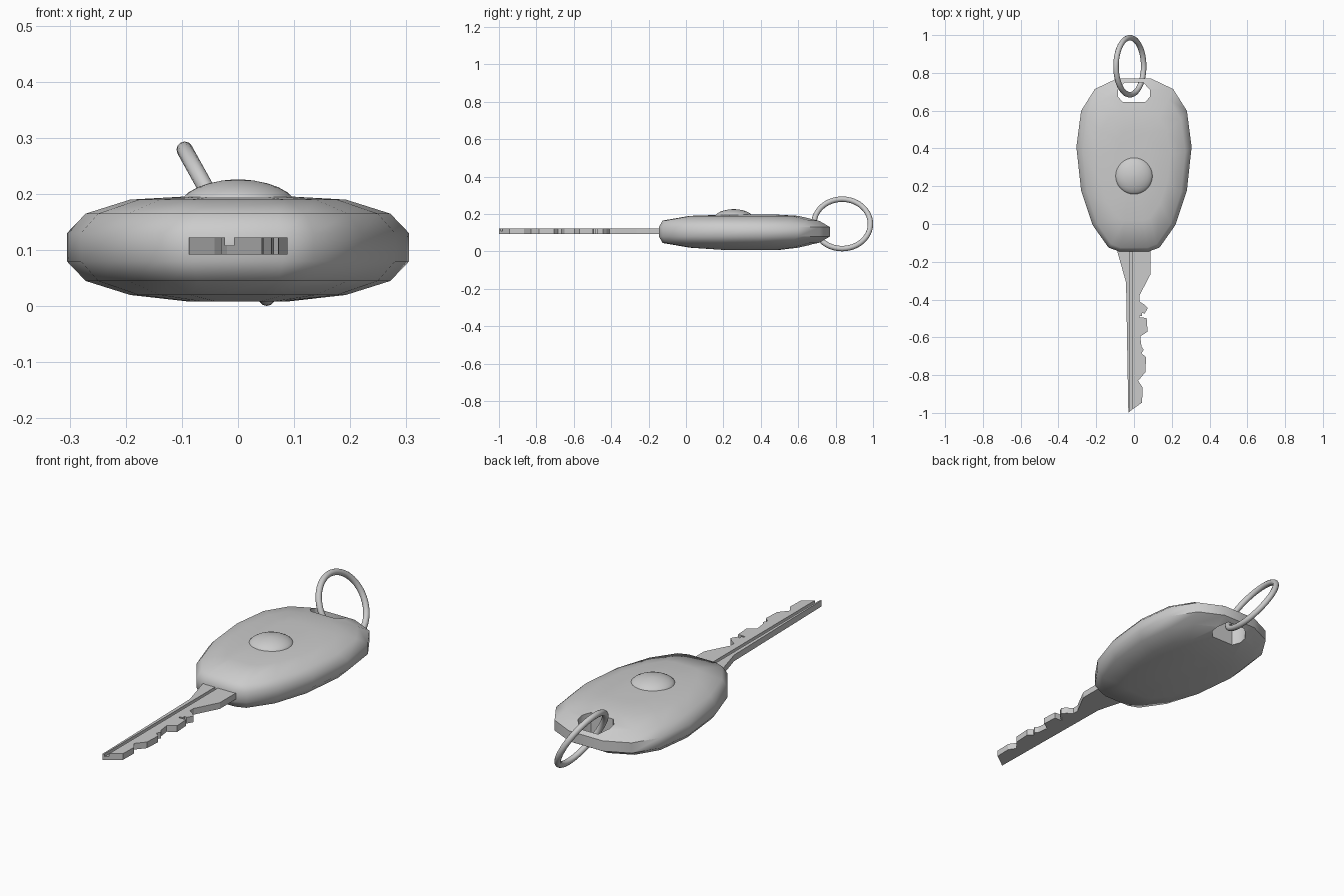
import bpy, bmesh, math

if "Cube" in bpy.data.objects:
    bpy.data.objects.remove(bpy.data.objects["Cube"])


def add_object(name, bm):
    bmesh.ops.recalc_face_normals(bm, faces=bm.faces)
    mesh = bpy.data.meshes.new(name)
    bm.to_mesh(mesh)
    bm.free()
    obj = bpy.data.objects.new(name, mesh)
    bpy.context.collection.objects.link(obj)
    return obj


def loft(name, rings):
    """Skin a stack of closed rings and cap both ends."""
    bm = bmesh.new()
    loops = [[bm.verts.new(p) for p in ring] for ring in rings]
    n = len(loops[0])
    for a, b in zip(loops, loops[1:]):
        for i in range(n):
            j = (i + 1) % n
            bm.faces.new((a[i], a[j], b[j], b[i]))
    bm.faces.new(loops[0])
    bm.faces.new(loops[-1])
    return add_object(name, bm)


def prism(name, outline, z0, z1):
    return loft(name, [[(x, y, z) for x, y in outline] for z in (z0, z1)])


def cut(obj, cutter):
    mod = obj.modifiers.new("cut", 'BOOLEAN')
    mod.operation = 'DIFFERENCE'
    mod.solver = 'EXACT'
    mod.object = cutter
    bpy.ops.object.select_all(action='DESELECT')
    bpy.context.view_layer.objects.active = obj
    obj.select_set(True)
    bpy.ops.object.modifier_apply(modifier=mod.name)
    bpy.data.objects.remove(cutter)


def smooth(obj, angle):
    bpy.ops.object.select_all(action='DESELECT')
    bpy.context.view_layer.objects.active = obj
    obj.select_set(True)
    bpy.ops.object.shade_smooth_by_angle(angle=math.radians(angle))


# Fob body: half outline mirrored, then stacked as shrinking rings
half = [(0.08, -0.14), (0.135, -0.12), (0.22, 0.0), (0.28, 0.18),
        (0.305, 0.41), (0.28, 0.6), (0.207, 0.715), (0.09, 0.77)]
outline = half + [(-x, y) for x, y in reversed(half)]
# z, width factor, front y, back y
sections = [(0.008, 0.28, 0.2, 0.5), (0.02, 0.63, 0.02, 0.6),
            (0.045, 0.89, -0.125, 0.71), (0.08, 1, -0.145, 0.77),
            (0.13, 1, -0.145, 0.77), (0.165, 0.89, -0.125, 0.71),
            (0.19, 0.63, 0.02, 0.6), (0.196, 0.28, 0.2, 0.5)]
rings = [[(x * sx, y0 + (y + 0.14) / 0.91 * (y1 - y0), z) for x, y in outline]
         for z, sx, y0, y1 in sections]
fob = loft("fob_body", rings)

# Key ring hole through the back of the fob
hole = [(-0.06, 0.645), (0.06, 0.645), (0.085, 0.675), (0.085, 0.71),
        (0.05, 0.748), (-0.05, 0.748), (-0.085, 0.71), (-0.085, 0.675)]
cut(fob, prism("hole_cutter", hole, -0.1, 0.4))
smooth(fob, 50)

# Domed button on top
button_profile = [(0.1, 0.18), (0.1, 0.192), (0.088, 0.203), (0.072, 0.212),
                  (0.052, 0.219), (0.028, 0.224), (0.006, 0.226)]
button = loft("button", [[(r * math.cos(i * math.tau / 32),
                           0.255 + r * math.sin(i * math.tau / 32), z)
                          for i in range(32)] for r, z in button_profile])
smooth(button, 60)

# Blade with cut teeth on the right edge
blade_outline = [
    (-0.087, -0.08), (-0.087, -0.15), (-0.042, -0.31), (-0.03, -1.0),
    (-0.02, -0.99), (0.043, -0.945), (0.045, -0.865), (0.022, -0.83),
    (0.06, -0.785), (0.064, -0.705), (0.04, -0.685), (0.052, -0.665),
    (0.04, -0.65), (0.033, -0.595), (0.072, -0.57), (0.067, -0.497),
    (0.028, -0.495), (0.028, -0.487), (0.042, -0.487), (0.042, -0.47),
    (0.056, -0.475), (0.073, -0.445), (0.052, -0.425), (0.028, -0.41),
    (0.028, -0.38), (0.088, -0.265), (0.088, -0.08)]
blade = prism("key_blade", blade_outline, 0.092, 0.122)
# Groove along the top of the blade
groove = [(-0.023, -1.1), (-0.007, -1.1), (-0.007, -0.1), (-0.023, -0.1)]
cut(blade, prism("groove_cutter", groove, 0.108, 0.2))

# Tilted key ring
bpy.ops.mesh.primitive_torus_add(
    major_segments=48, minor_segments=12, major_radius=0.151,
    minor_radius=0.0145, location=(-0.022, 0.835, 0.147),
    rotation=(0, math.radians(61), 0))
key_ring = bpy.context.object
key_ring.name = "key_ring"
smooth(key_ring, 60)
